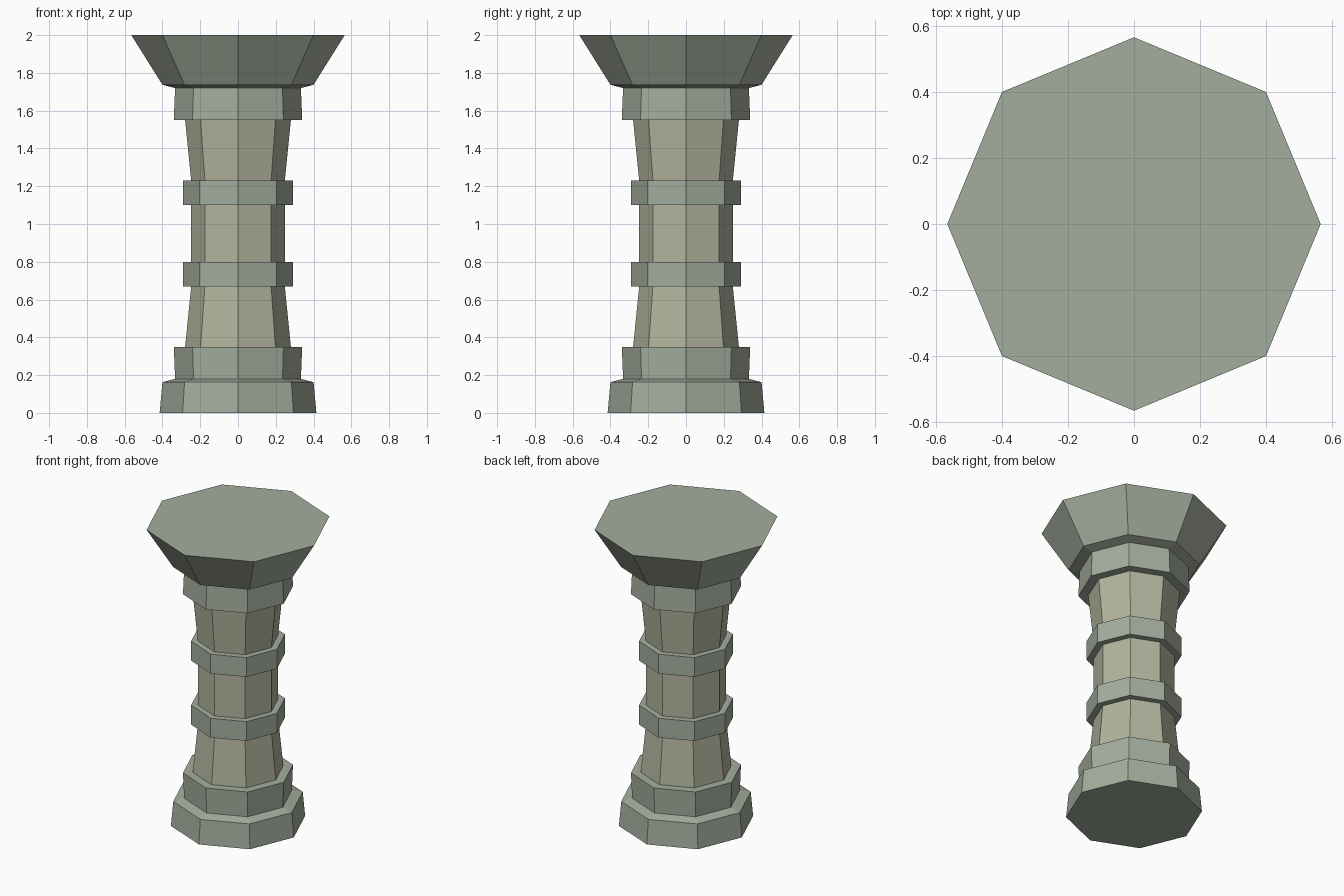
import bpy, bmesh, math

if "Cube" in bpy.data.objects:
    bpy.data.objects.remove(bpy.data.objects["Cube"])

SIDES = 8


def material(name, color):
    m = bpy.data.materials.new(name)
    m.diffuse_color = (*color, 1)
    m.use_nodes = True
    m.node_tree.nodes["Principled BSDF"].inputs["Base Color"].default_value = m.diffuse_color
    return m


trim = material("green_stone", (0.37, 0.42, 0.34))
pale = material("pale_stone", (0.45, 0.46, 0.34))


def turned(name, profile, mat):
    """Closed octagonal solid from (radius, z) points, corners on the axes."""
    bm = bmesh.new()
    rings = [[bm.verts.new((r * math.cos(math.tau * i / SIDES),
                            r * math.sin(math.tau * i / SIDES), z))
              for i in range(SIDES)] for r, z in profile]
    for a, b in zip(rings, rings[1:]):
        for i in range(SIDES):
            j = (i + 1) % SIDES
            bm.faces.new((a[i], a[j], b[j], b[i]))
    bm.faces.new(rings[0][::-1])
    bm.faces.new(rings[-1])
    mesh = bpy.data.meshes.new(name)
    bm.to_mesh(mesh)
    bm.free()
    mesh.materials.append(mat)
    obj = bpy.data.objects.new(name, mesh)
    bpy.context.collection.objects.link(obj)
    return obj


# Stepped foot
turned("base", [(0.415, 0), (0.40, 0.163), (0.333, 0.18), (0.34, 0.35)], trim)

# Shaft, flared at both ends
turned("shaft", [(0.28, 0.35), (0.248, 0.67), (0.248, 1.23), (0.28, 1.55)], pale)

# Two bands around the shaft
for name, z in (("lower_band", 0.67), ("upper_band", 1.10)):
    turned(name, [(0.29, z), (0.29, z + 0.13)], trim)

# Collar and flared head
turned("capital", [(0.34, 1.55), (0.333, 1.72), (0.40, 1.737), (0.565, 2.0)], trim)
